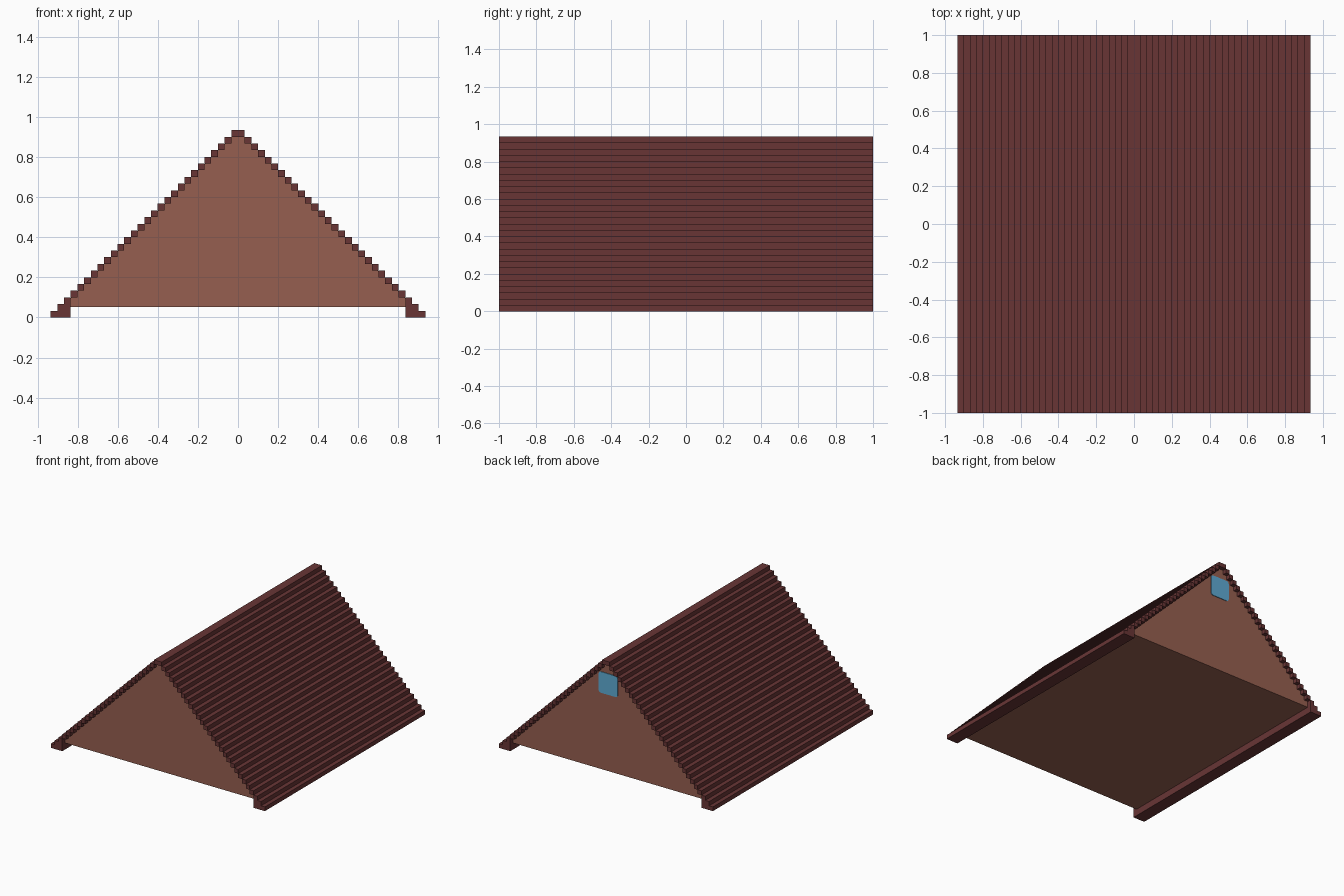
import bpy, bmesh, math

if "Cube" in bpy.data.objects:
    bpy.data.objects.remove(bpy.data.objects["Cube"])

S = 0.0334            # plank size
N = 28                # planks per slope
W = N * S             # half width and ridge height
INSET = 0.033         # gable set back under the roof overhang


def material(name, hex_rgb):
    def lin(c):
        c /= 255
        return c / 12.92 if c <= 0.04045 else ((c + 0.055) / 1.055) ** 2.4
    m = bpy.data.materials.new(name)
    m.diffuse_color = (*[lin(c) for c in hex_rgb], 1)
    m.use_nodes = True
    m.node_tree.nodes["Principled BSDF"].inputs["Base Color"].default_value = m.diffuse_color
    return m


def extrude_profile(name, pts, y0, y1, mats):
    """Extrude closed x,z outlines along y into one object."""
    bm = bmesh.new()
    for outline in pts:
        f = bm.faces.new([bm.verts.new((x, y0, z)) for x, z in outline])
        r = bmesh.ops.extrude_face_region(bm, geom=[f])
        new = [v for v in r["geom"] if isinstance(v, bmesh.types.BMVert)]
        bmesh.ops.translate(bm, verts=new, vec=(0, y1 - y0, 0))
    bmesh.ops.recalc_face_normals(bm, faces=bm.faces)
    me = bpy.data.meshes.new(name)
    bm.to_mesh(me)
    bm.free()
    me.materials.append(mats)
    ob = bpy.data.objects.new(name, me)
    bpy.context.collection.objects.link(ob)
    return ob


def rect(x0, x1, z0, z1):
    return [(x0, z0), (x1, z0), (x1, z1), (x0, z1)]


roof_red = material("roof dark red", (104, 53, 53))
wall_brown = material("wall brown", (150, 95, 80))
glass_blue = material("window blue", (95, 171, 212))

# stepped roof planks, mirrored to the other slope
planks = [rect(W - (k + 1) * S, W - k * S, k * S, (k + 1) * S) for k in range(N)]
roof = extrude_profile("roof_planks", planks, -1, 1, roof_red)
roof.modifiers.new("mirror", "MIRROR").use_mirror_merge = False

# eave beams under the lowest planks
eaves = extrude_profile("eave_beams", [rect(W - 3 * S, W - S, 0, 2 * S)], -1, 1, roof_red)
eaves.modifiers.new("mirror", "MIRROR").use_mirror_merge = False

# solid gable body with a flat underside
base = 0.053
half = W - base - 0.004
extrude_profile("gable_walls", [[(-half, base), (half, base), (0, base + half)]],
                -1 + INSET, 1 - INSET, wall_brown)

# small rounded window plate on the back gable
R, H, ZC = 0.02, 0.083, 0.74
outline = []
for q in range(4):
    cx = (H - R) * (1 if q in (0, 3) else -1)
    cz = (H - R) * (1 if q in (0, 1) else -1)
    for i in range(4):
        a = math.radians(90 * q + 30 * i)
        outline.append((cx + R * math.cos(a), ZC + cz + R * math.sin(a)))
extrude_profile("back_window", [outline], 1 - INSET - 0.002, 1 - INSET + 0.005, glass_blue)
